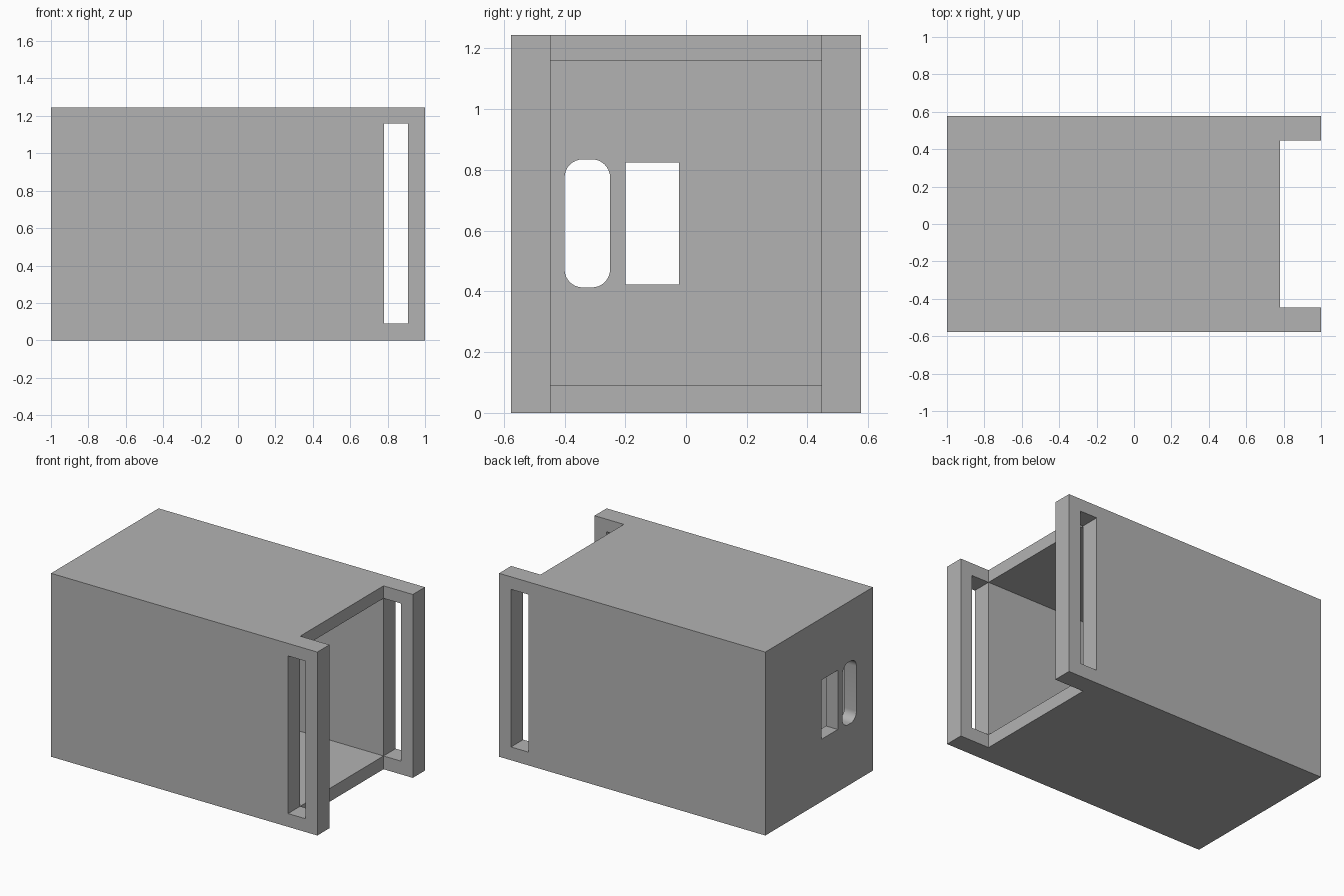
import bpy, bmesh, math
from mathutils import Vector

cube = bpy.data.objects.get("Cube")
if cube:
    bpy.data.objects.remove(cube, do_unlink=True)

grey = bpy.data.materials.new("plain grey")
grey.use_nodes = True
color = (0.45, 0.45, 0.45, 1)
grey.diffuse_color = color
grey.node_tree.nodes["Principled BSDF"].inputs["Base Color"].default_value = color


def add_object(name, bm):
    mesh = bpy.data.meshes.new(name)
    bmesh.ops.recalc_face_normals(bm, faces=bm.faces)
    bm.to_mesh(mesh)
    bm.free()
    mesh.materials.append(grey)
    obj = bpy.data.objects.new(name, mesh)
    bpy.context.collection.objects.link(obj)
    return obj


def box(name, low, high):
    """Axis-aligned box between two corners."""
    low, high = Vector(low), Vector(high)
    bm = bmesh.new()
    bmesh.ops.create_cube(bm, size=1)
    for v in bm.verts:
        v.co = (low + high) / 2 + v.co * (high - low)
    return add_object(name, bm)


def rounded_slot(name, x0, x1, y0, y1, z0, z1, r, steps=8):
    """Rounded rectangle in the YZ plane, extruded along X."""
    bm = bmesh.new()
    centres = [(y1 - r, z1 - r), (y0 + r, z1 - r), (y0 + r, z0 + r), (y1 - r, z0 + r)]
    ring = []
    for quarter, (cy, cz) in enumerate(centres):
        for i in range(steps + 1):
            a = math.pi / 2 * (quarter + i / steps)
            ring.append(bm.verts.new((x0, cy + r * math.cos(a), cz + r * math.sin(a))))
    face = bm.faces.new(ring)
    out = bmesh.ops.extrude_face_region(bm, geom=[face])
    moved = [g for g in out["geom"] if isinstance(g, bmesh.types.BMVert)]
    bmesh.ops.translate(bm, verts=moved, vec=(x1 - x0, 0, 0))
    return add_object(name, bm)


def cut(target, cutter):
    mod = target.modifiers.new(cutter.name, "BOOLEAN")
    mod.operation = "DIFFERENCE"
    mod.solver = "EXACT"
    mod.object = cutter
    cutter.hide_render = True
    bpy.context.view_layer.objects.active = target
    bpy.ops.object.modifier_apply(modifier=mod.name)
    bpy.data.objects.remove(cutter, do_unlink=True)


# Outer shell
WIDTH, HEIGHT = 0.577, 1.245
INNER, FLOOR, CEILING = 0.447, 0.09, 1.16
MOUTH, SLOT_END = 0.78, 0.91
housing = box("housing", (-1, -WIDTH, 0), (1, WIDTH, HEIGHT))

# Hollow interior, open at one end
cut(housing, box("cavity", (-0.91, -INNER, FLOOR), (1.5, INNER, CEILING)))

# Floor and roof stop short, leaving two side flanges
cut(housing, box("mouth", (MOUTH, -INNER, -1), (1.5, INNER, 2)))

# Tall slot through both flanges
cut(housing, box("flange_slot", (MOUTH, -1, FLOOR), (SLOT_END, 1, CEILING)))

# Openings in the end wall
cut(housing, box("square_port", (-1.2, -0.2, 0.423), (-0.8, -0.023, 0.825)))
cut(housing, rounded_slot("rounded_port", -1.2, -0.8, -0.4, -0.25, 0.413, 0.835, 0.06))

# Crisp edges, smooth port corners
bpy.ops.object.select_all(action="DESELECT")
housing.select_set(True)
bpy.context.view_layer.objects.active = housing
bpy.ops.object.shade_smooth_by_angle(angle=math.radians(30))
